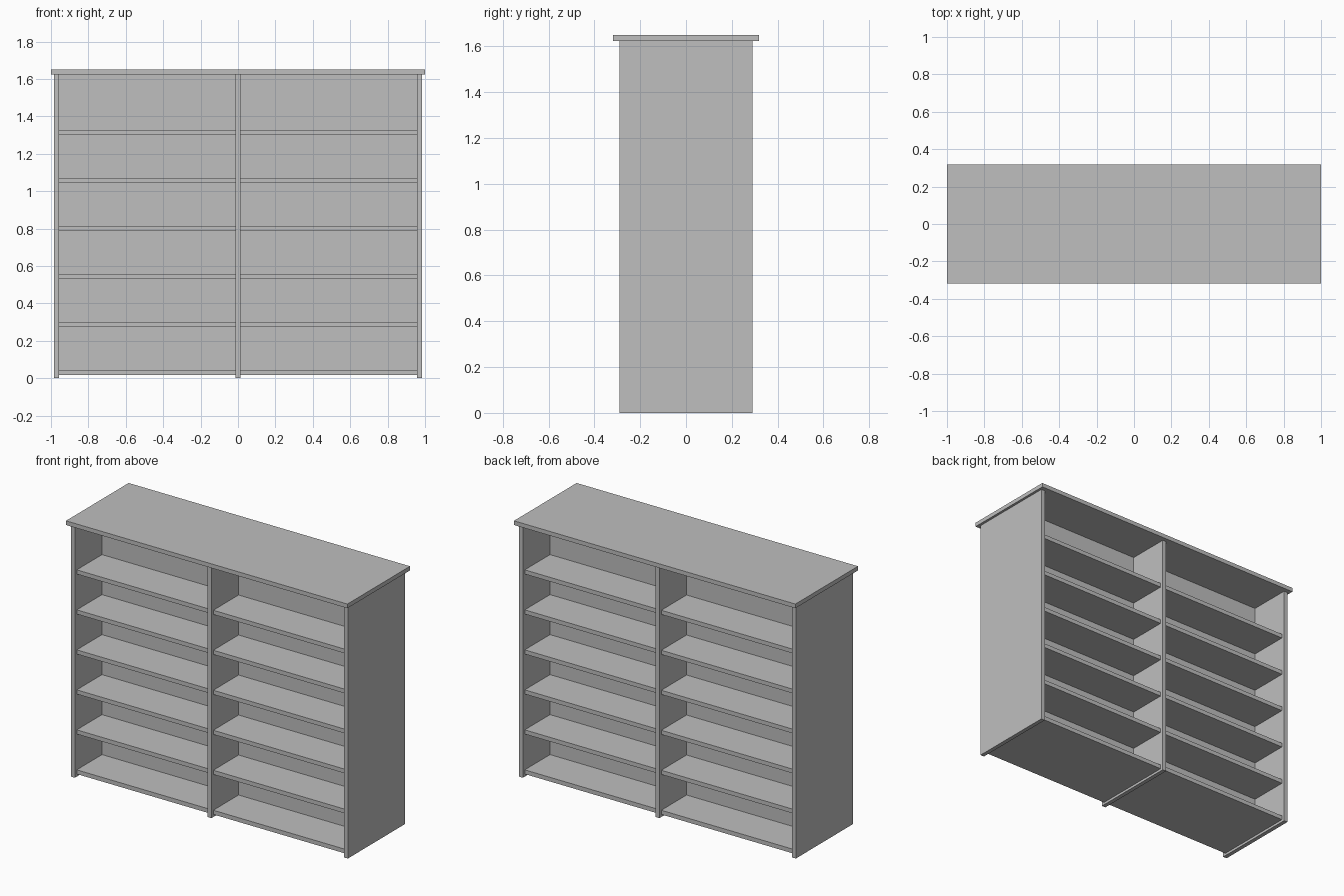
import bpy

if "Cube" in bpy.data.objects:
    bpy.data.objects.remove(bpy.data.objects["Cube"], do_unlink=True)

grey = bpy.data.materials.new("light grey")
grey.use_nodes = True
colour = (0.52, 0.52, 0.52, 1)
grey.diffuse_color = colour
grey.node_tree.nodes["Principled BSDF"].inputs["Base Color"].default_value = colour

T = 0.027            # board thickness
HEIGHT = 1.65
UNDER_TOP = HEIGHT - T
DEPTH = 0.29         # half depth of the upright panels
SIDE_X = 0.984       # outer face of the side panels
SETBACK = 0.02       # shelves stop short of the panel edges


def board(name, low, high):
    """Add a box spanning two opposite corners."""
    bpy.ops.mesh.primitive_cube_add(size=1)
    obj = bpy.context.object
    obj.name = name
    obj.location = [(a + b) / 2 for a, b in zip(low, high)]
    obj.scale = [b - a for a, b in zip(low, high)]
    bpy.ops.object.transform_apply(location=False, rotation=False, scale=True)
    obj.data.materials.append(grey)


# Overhanging top
board("top_board", (-1, -0.318, UNDER_TOP), (1, 0.318, HEIGHT))

# Uprights: two sides and the middle divider
for name, x in (("right_side_panel", -SIDE_X), ("middle_divider", -T / 2),
                ("left_side_panel", SIDE_X - T)):
    board(name, (x, -DEPTH, 0), (x + T, DEPTH, UNDER_TOP))

# Each bay: bottom board, central back panel and shelves on both faces
inner, outer = T / 2, SIDE_X - T
reach = DEPTH - SETBACK
bottom, spacing = 0.016, 0.257
for bay, x0, x1 in (("right", -outer, -inner), ("left", inner, outer)):
    board(bay + "_bottom_board", (x0, -reach, bottom), (x1, reach, bottom + T))
    board(bay + "_back_panel", (x0, -T / 2, bottom + T), (x1, T / 2, UNDER_TOP))
    for i in range(1, 6):
        z = bottom + i * spacing
        for face, y0, y1 in (("front", -reach, -T / 2), ("rear", T / 2, reach)):
            board(f"{bay}_{face}_shelf_{i}", (x0, y0, z), (x1, y1, z + T))
